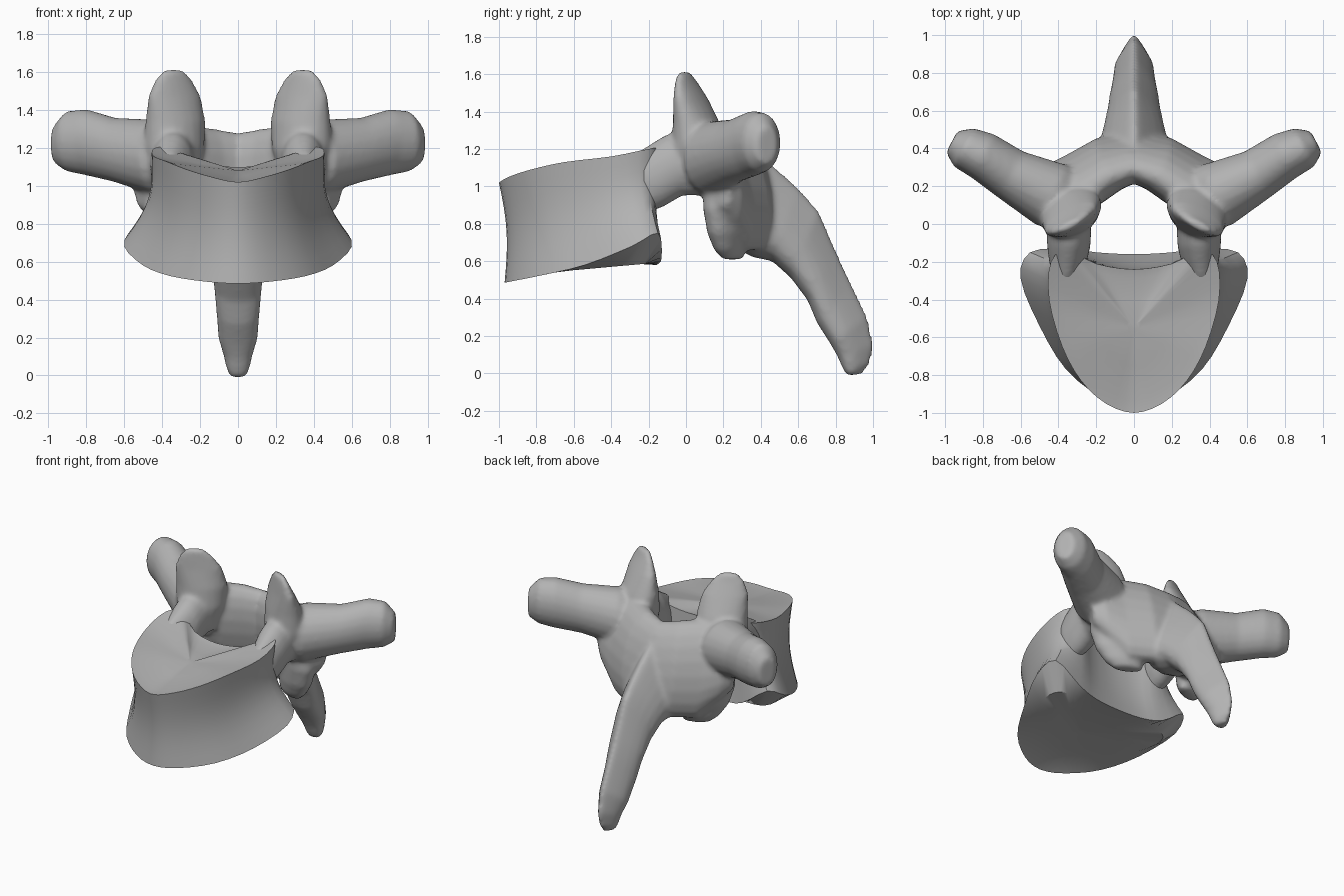
import bpy, bmesh, math
from mathutils import Vector

cube = bpy.data.objects.get("Cube")
if cube:
    bpy.data.objects.remove(cube)

X, Z = Vector((1, 0, 0)), Vector((0, 0, 1))

# Colour
grey = bpy.data.materials.new("bone grey")
grey.use_nodes = True
colour = (.45, .45, .45, 1)
grey.diffuse_color = colour
grey.node_tree.nodes["Principled BSDF"].inputs["Base Color"].default_value = colour


def skin(bm, rings):
    """Bridge equal rings of points into a closed shell."""
    loops = [[bm.verts.new(p) for p in ring] for ring in rings]
    n = len(loops[0])
    for a, b in zip(loops, loops[1:]):
        for i in range(n):
            j = (i + 1) % n
            bm.faces.new((a[i], a[j], b[j], b[i]))
    bm.faces.new(loops[0][::-1])
    bm.faces.new(loops[-1])


def make_object(name, bm):
    bmesh.ops.recalc_face_normals(bm, faces=bm.faces)
    mesh = bpy.data.meshes.new(name)
    bm.to_mesh(mesh)
    bm.free()
    obj = bpy.data.objects.new(name, mesh)
    bpy.context.scene.collection.objects.link(obj)
    return obj


def smooth_shade(obj, degrees):
    obj.data.materials.clear()
    obj.data.materials.append(grey)
    bpy.ops.object.select_all(action='DESELECT')
    obj.select_set(True)
    bpy.context.view_layer.objects.active = obj
    bpy.ops.object.shade_smooth_by_angle(angle=math.radians(degrees))


# Body: heart-shaped rims, front centre round to rear centre
top = [(0, -1, 1.02), (.15, -.95, 1.05), (.28, -.83, 1.09), (.38, -.65, 1.13),
       (.45, -.4, 1.16), (.44, -.2, 1.2), (.35, -.14, 1.2), (.2, -.21, 1.12),
       (0, -.24, 1.1)]
bottom = [(0, -.97, .485), (.17, -.92, .495), (.36, -.77, .525), (.5, -.54, .58),
          (.6, -.29, .68), (.55, -.15, .75), (.36, -.13, .62), (.2, -.15, .585),
          (0, -.16, .58)]


def rim(half):
    """Mirror half an outline and round it with a spline."""
    half = [Vector(p) for p in half]
    pts = half + [Vector((-p.x, p.y, p.z)) for p in half[-2:0:-1]]
    n, out = len(pts), []
    for i in range(n):
        a, b, c, d = (pts[(i + k) % n] for k in (-1, 0, 1, 2))
        for t in (0, 1 / 3, 2 / 3):
            out.append(b + ((c - a) * t + (2 * a - 5 * b + 4 * c - d) * t ** 2
                            + (3 * b - a - 3 * c + d) * t ** 3) / 2)
    return out


def shrink(ring, sx, sy):
    return [Vector((p.x * sx, (p.y + .55) * sy - .55, p.z)) for p in ring]


top, bottom = rim(top), rim(bottom)
rings = []
for s in (.08, .45, .8):
    rings.append([Vector((p.x, p.y, .6 + .09 * p.y + .03 * (1 - s)))
                  for p in shrink(bottom, s, s)])
for i in range(9):
    t = i / 8
    waist = math.sin(math.pi * t)
    mid = [a.lerp(b, t) for a, b in zip(bottom, top)]
    rings.append(shrink(mid, 1 - .11 * waist, 1 - .06 * waist))
for s in (.85, .45, .08):
    rings.append([Vector((p.x, p.y, 1.09 + (p.z - 1.09) * s - .01))
                  for p in shrink(top, s, s)])
bm = bmesh.new()
skin(bm, rings)
smooth_shade(make_object("vertebral_body", bm), 40)

# Arch: overlapping limbs fused into one bone
bm = bmesh.new()


def ellipse(c, u, v, taper=0, n=20):
    """Oval section, narrowed towards +v by taper."""
    ring = []
    for i in range(n):
        t = math.tau * i / n
        width = 1 - taper * (.4 + math.sin(t))
        ring.append(c + u * math.cos(t) * width + v * math.sin(t))
    return ring


def limb_pair(stations, u, v):
    """Loft (x, y, z, half_u, half_v) stations on both sides."""
    u, v = Vector(u).normalized(), Vector(v).normalized()
    rings = [ellipse(Vector(s[:3]), u * s[3], v * s[4]) for s in stations]
    skin(bm, rings)
    skin(bm, [[Vector((-p.x, p.y, p.z)) for p in r] for r in rings])


# Pedicles
limb_pair([(.36, -.3, 1.05, .06, .11), (.35, -.2, 1.04, .1, .18),
           (.345, -.12, 1.08, .115, .19), (.345, -.02, 1.13, .12, .18),
           (.36, .12, 1.13, .12, .18)], X, Z)

# Transverse processes
limb_pair([(.3, .1, 1.12, .13, .17), (.43, .15, 1.15, .18, .2),
           (.65, .26, 1.19, .14, .17), (.8, .36, 1.23, .13, .175),
           (.9, .405, 1.235, .115, .16), (.965, .435, 1.22, .065, .1)],
          (-.46, .88, 0), Z)

# Upper facets
limb_pair([(.35, .07, 1.02, .12, .12), (.34, .07, 1.2, .17, .14),
           (.33, .055, 1.34, .17, .11), (.335, .025, 1.47, .155, .065),
           (.34, 0, 1.56, .11, .035), (.34, -.01, 1.615, .055, .02)],
          (.88, -.47, 0), (.47, .88, 0))

# Laminae
limb_pair([(.52, .17, 1.02, .07, .13), (.43, .18, 1.02, .13, .23),
           (.29, .22, .99, .15, .34), (.13, .32, .98, .14, .33),
           (-.03, .37, .96, .12, .32)],
          (.5, .85, 0), (0, -.2, .98))

# Lower facets
limb_pair([(.32, .21, 1.0, .18, .1), (.33, .21, .88, .18, .1),
           (.31, .22, .75, .16, .09), (.28, .235, .66, .13, .07),
           (.26, .25, .61, .09, .04)],
          (.9, -.43, 0), (.43, .9, 0))

# Spinous process: upper y z, lower y z, half width
spine = [(.3, 1.25, .28, .66, .2), (.48, 1.1, .36, .62, .21),
         (.6, .99, .46, .6, .18), (.71, .87, .56, .51, .155),
         (.8, .66, .65, .39, .14), (.89, .47, .7, .27, .125),
         (.97, .3, .77, .16, .115), (1.005, .15, .81, .09, .085),
         (.985, .05, .84, .02, .065), (.94, -.005, .86, -.01, .045)]
rings = []
for y1, z1, y2, z2, w in spine:
    hi, lo = Vector((0, y1, z1)), Vector((0, y2, z2))
    rings.append(ellipse((hi + lo) / 2, X * w, (hi - lo) / 2, .5))
skin(bm, rings)

arch = make_object("vertebral_arch", bm)
fuse = arch.modifiers.new("fuse", 'REMESH')
fuse.mode = 'VOXEL'
fuse.voxel_size = .016
soften = arch.modifiers.new("soften", 'SMOOTH')
soften.factor = .5
soften.iterations = 6
bpy.context.view_layer.update()
graph = bpy.context.evaluated_depsgraph_get()
fused = bpy.data.meshes.new_from_object(arch.evaluated_get(graph))
arch.modifiers.clear()
arch.data = fused
smooth_shade(arch, 60)
